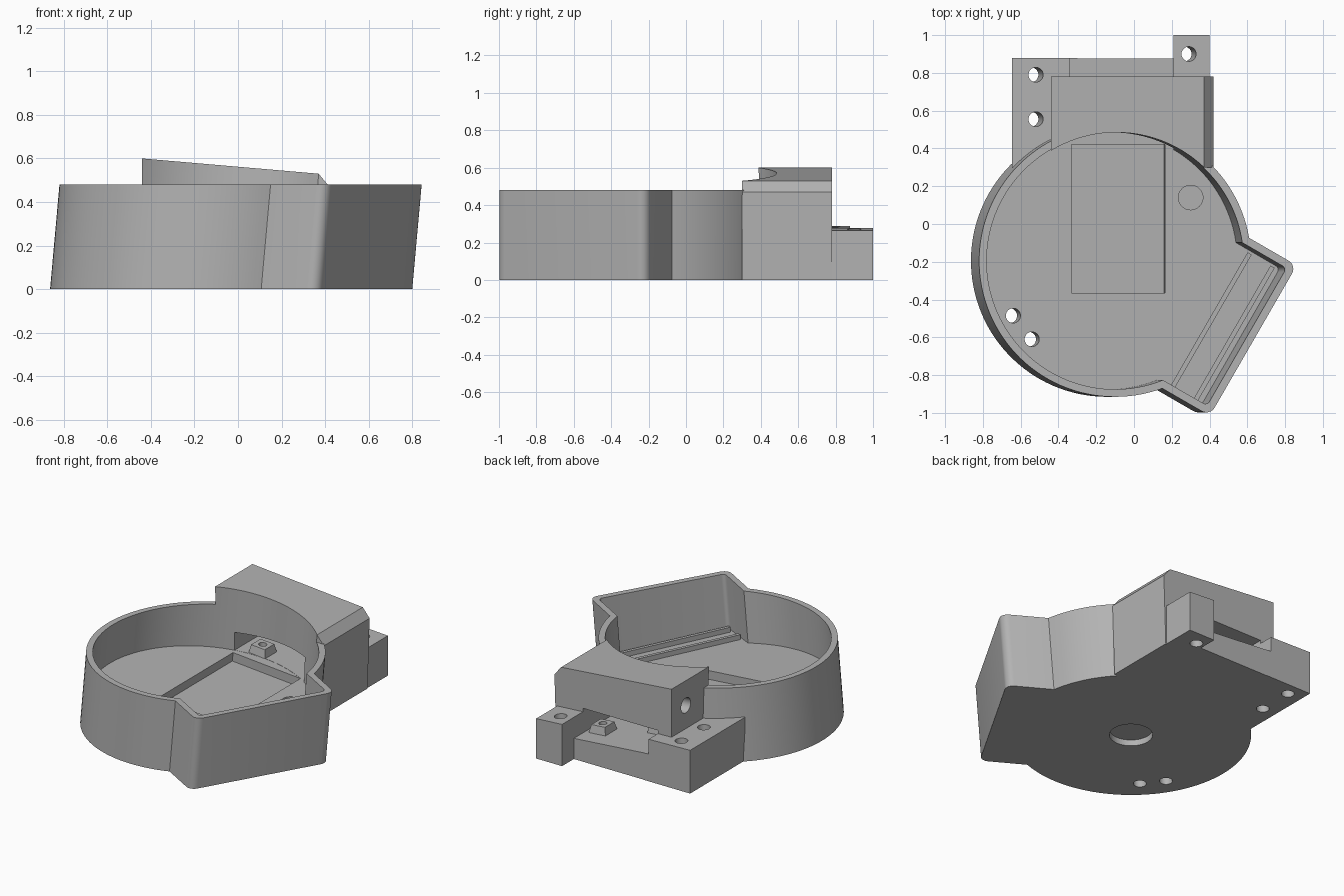
import bpy
from math import sin, cos, pi, sqrt, radians, atan2

cube = bpy.data.objects.get("Cube")
if cube:
    bpy.data.objects.remove(cube, do_unlink=True)

grey = bpy.data.materials.new("plain grey")
grey.use_nodes = True
grey.diffuse_color = (0.45, 0.45, 0.45, 1)
grey.node_tree.nodes["Principled BSDF"].inputs["Base Color"].default_value = (0.45, 0.45, 0.45, 1)

RIM = 0.48          # height of the cup
LEAN = 0.09         # sideways lean of the walls
CX, CY = -0.10, -0.195
N_ANG = radians(-30)  # direction of the side bay


def floor(x):
    return 0.155 - 0.08 * x


def loft(name, ring_a, ring_b):
    """Closed solid between two matching rings of 3D points."""
    n = len(ring_a)
    faces = [tuple(reversed(range(n))), tuple(range(n, 2 * n))]
    faces += [(i, (i + 1) % n, n + (i + 1) % n, n + i) for i in range(n)]
    mesh = bpy.data.meshes.new(name)
    mesh.from_pydata(list(ring_a) + list(ring_b), [], faces)
    mesh.materials.append(grey)
    obj = bpy.data.objects.new(name, mesh)
    bpy.context.collection.objects.link(obj)
    # make all normals point outwards
    import bmesh
    bm = bmesh.new()
    bm.from_mesh(mesh)
    bmesh.ops.recalc_face_normals(bm, faces=bm.faces)
    bm.to_mesh(mesh)
    bm.free()
    return obj


def prism(name, pts, low, high, lean=0.0, ref=RIM):
    """Upright solid; low and high are heights or functions of x."""
    def ring(h):
        out = []
        for x, y in pts:
            z = h(x) if callable(h) else h
            out.append((x + lean * (z - ref), y, z))
        return out
    return loft(name, ring(low), ring(high))


def extrude_y(name, profile, y0, y1):
    return loft(name, [(x, y0, z) for x, z in profile], [(x, y1, z) for x, z in profile])


def rect(x0, x1, y0, y1):
    return [(x0, y0), (x1, y0), (x1, y1), (x0, y1)]


def circle(x, y, r, n=32):
    return [(x + r * cos(2 * pi * i / n), y + r * sin(2 * pi * i / n)) for i in range(n)]


def bay_frame(n, t):
    """Point measured along and across the side bay."""
    c, s = cos(N_ANG), sin(N_ANG)
    return CX + n * c - t * s, CY + n * s + t * c


def outline(r, half, reach, corner):
    """Round cup with a rectangular bay on one side."""
    a = atan2(half, sqrt(r * r - half * half))
    steps = 96
    pts = []
    for i in range(steps + 1):
        ang = a + (2 * pi - 2 * a) * i / steps
        pts.append((r * cos(ang), r * sin(ang)))
    for side, start in ((-1, -pi / 2), (1, 0)):
        for i in range(7):
            ang = start + pi / 2 * i / 6
            pts.append((reach - corner + corner * cos(ang),
                        side * (half - corner) + corner * sin(ang)))
    return [bay_frame(*p) for p in pts]


def combine(target, other, operation):
    mod = target.modifiers.new("cut", "BOOLEAN")
    mod.operation = operation
    mod.solver = "EXACT"
    mod.object = other
    bpy.ops.object.select_all(action="DESELECT")
    bpy.context.view_layer.objects.active = target
    target.select_set(True)
    bpy.ops.object.modifier_apply(modifier=mod.name)
    bpy.data.objects.remove(other, do_unlink=True)


def smooth(obj):
    bpy.ops.object.select_all(action="DESELECT")
    bpy.context.view_layer.objects.active = obj
    obj.select_set(True)
    bpy.ops.object.shade_smooth_by_angle(angle=radians(30))


# cup body with the rear mount
body = prism("cup_body", outline(0.72, 0.46, 0.845, 0.05), 0, RIM, LEAN)
mount = [
    extrude_y("bridge_block", [(-0.44, 0.2), (-0.44, 0.6), (0.37, 0.53), (0.42, 0.47),
                               (0.405, 0), (0.1, 0), (0.1, 0.2)], 0.3, 0.78),
    extrude_y("left_plate", [(-0.645, 0), (-0.645, 0.287), (-0.3, 0.278), (-0.3, 0)], 0.3, 0.878),
    prism("channel_base", rect(-0.32, 0.3, 0.31, 0.876), 0, 0.22),
    extrude_y("rear_tab", [(0.21, 0), (0.21, 0.277), (0.4, 0.265), (0.4, 0)], 0.6, 1.0),
]
for part in mount:
    combine(body, part, "UNION")

# hollow, cable channel and pockets
cutters = [
    prism("hollow", outline(0.68, 0.42, 0.805, 0.025), floor, 0.8, LEAN),
    extrude_y("channel", [(-0.34, floor(-0.34) - 0.001), (0.21, floor(0.21) - 0.001),
                          (0.21, 0.3), (-0.34, 0.3)], 0.38, 1.1),
    prism("floor_recess", rect(-0.333, 0.165, -0.365, 0.42),
          lambda x: floor(x) - 0.06, lambda x: floor(x) + 0.03, LEAN, 0.15),
    prism("round_recess", circle(0.3, 0.14, 0.065),
          lambda x: floor(x) - 0.025, lambda x: floor(x) + 0.03),
    prism("base_pocket", circle(-0.14, CY, 0.13, 48), -0.1, 0.04),
    loft("side_hole",
         [(-0.6, y, z) for y, z in circle(0.63, 0.445, 0.05)],
         [(-0.15, y, z) for y, z in circle(0.63, 0.42, 0.05)]),
]
for x, y, top in ((-0.52, 0.555, 0.28), (-0.52, 0.79, 0.28), (0.29, 0.9, 0.27),
                  (-0.64, -0.485, 0.2), (-0.54, -0.61, 0.2)):
    cutters.append(prism("screw_hole", circle(x, y, 0.039), -0.1, top + 0.04, LEAN, top))
for cutter in cutters:
    combine(body, cutter, "DIFFERENCE")
smooth(body)

# rails across the side bay floor
for name, n0, n1 in (("inner_rail", 0.585, 0.61), ("outer_rail", 0.725, 0.75)):
    pts = [bay_frame(n, t) for n, t in ((n0, -0.42), (n1, -0.42), (n1, 0.39), (n0, 0.39))]
    prism(name, pts, lambda x: floor(x) - 0.02, lambda x: floor(x) + 0.03)

# screw bosses in the channel
for name, x, y in (("front_boss", -0.2, 0.545), ("rear_boss", 0.12, 0.7)):
    def square(h, lift):
        return [(px, py, floor(px) + lift) for px, py in rect(x - h, x + h, y - h, y + h)]
    boss = loft(name, square(0.065, -0.02), square(0.05, 0.05))
    combine(boss, prism("boss_hole", circle(x, y, 0.025, 20), floor(x), 0.4), "DIFFERENCE")
    smooth(boss)
